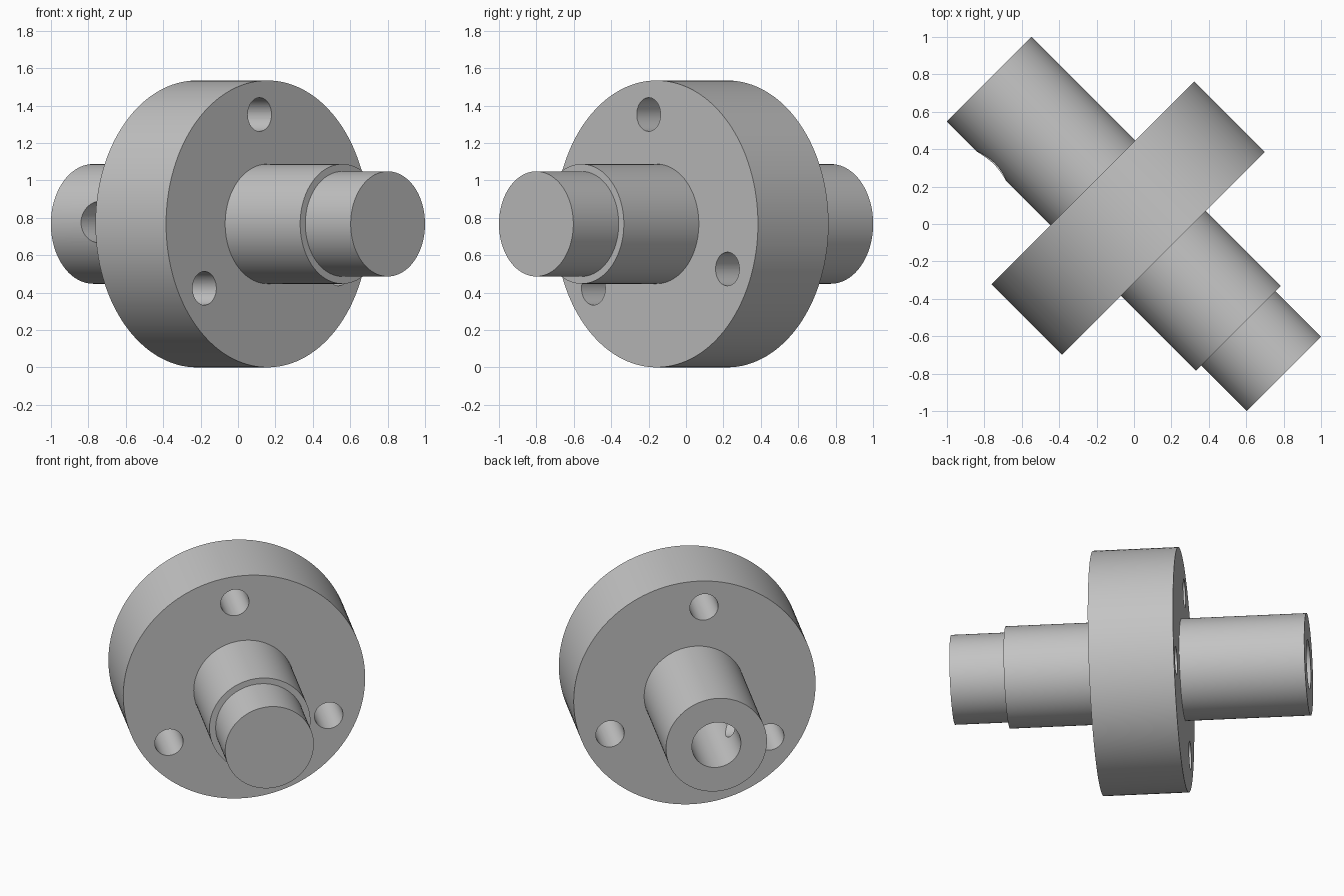
import bpy, bmesh
from math import radians, cos, sin
from mathutils import Matrix, Vector

if "Cube" in bpy.data.objects:
    bpy.data.objects.remove(bpy.data.objects["Cube"])

FLANGE_R, SHAFT_R, TIP_R, BORE_R = 0.767, 0.32, 0.281, 0.155
BACK, FLANGE_BACK, FLANGE_FRONT, SHOULDER, FRONT = -1.095, -0.311, 0.223, 0.79, 1.133
BORE_END = -0.27

steel = bpy.data.materials.new("grey_steel")
steel.use_nodes = True
grey = (0.55, 0.55, 0.55, 1)
steel.diffuse_color = grey
steel.node_tree.nodes["Principled BSDF"].inputs["Base Color"].default_value = grey


def turned(name, profile, steps=128):
    """Revolve (radius, axial) points about local Z; the ends lie on the axis."""
    bm = bmesh.new()
    verts = [bm.verts.new((r, 0, h)) for r, h in profile]
    edges = [bm.edges.new(pair) for pair in zip(verts, verts[1:])]
    bmesh.ops.spin(bm, geom=verts + edges, cent=(0, 0, 0), axis=(0, 0, 1),
                   angle=radians(360), steps=steps, use_merge=True)
    bmesh.ops.remove_doubles(bm, verts=bm.verts, dist=1e-5)
    # merge the fans at the two ends into flat caps
    bmesh.ops.dissolve_verts(bm, verts=[v for v in bm.verts if v.co.xy.length < 1e-4])
    bmesh.ops.recalc_face_normals(bm, faces=bm.faces)
    mesh = bpy.data.meshes.new(name)
    bm.to_mesh(mesh)
    bm.free()
    obj = bpy.data.objects.new(name, mesh)
    bpy.context.collection.objects.link(obj)
    return obj


def drill(target, start, end, radius):
    """Cut a round hole between two points, then discard the drill."""
    path = Vector(end) - Vector(start)
    tool = turned("drill", [(0, 0), (radius, 0), (radius, path.length), (0, path.length)], 48)
    turn = path.to_track_quat("Z", "Y").to_matrix().to_4x4()
    tool.data.transform(Matrix.Translation(start) @ turn)
    tool.hide_render = True
    mod = target.modifiers.new("hole", "BOOLEAN")
    mod.operation, mod.solver, mod.object = "DIFFERENCE", "EXACT", tool
    bpy.context.view_layer.objects.active = target
    bpy.ops.object.modifier_apply(modifier=mod.name)
    bpy.data.objects.remove(tool)


# stepped shaft, flange and blind rear bore turned as one piece
body = turned("flanged_shaft", [
    (0, BORE_END), (BORE_R, BORE_END), (BORE_R, BACK), (SHAFT_R, BACK),
    (SHAFT_R, FLANGE_BACK), (FLANGE_R, FLANGE_BACK), (FLANGE_R, FLANGE_FRONT),
    (SHAFT_R, FLANGE_FRONT), (SHAFT_R, SHOULDER), (TIP_R, SHOULDER),
    (TIP_R, FRONT), (0, FRONT)])

# three bolt holes through the flange
for i in range(3):
    a = radians(95.8 + 120 * i)
    x, y = 0.588 * cos(a), 0.588 * sin(a)
    drill(body, (x, y, FLANGE_BACK - 0.1), (x, y, FLANGE_FRONT + 0.1), 0.09)

# side hole from the shaft wall into the bore
drill(body, (-0.5, 0.01, -0.757), (-0.05, 0.01, -0.757), 0.11)

# lay the axis level, pointing to the front corner
place = (Matrix.Translation((0, 0, FLANGE_R)) @ Matrix.Rotation(radians(45), 4, "Z")
         @ Matrix.Rotation(radians(90), 4, "X"))
body.data.transform(place)
body.data.materials.clear()
body.data.materials.append(steel)

bpy.ops.object.select_all(action="DESELECT")
body.select_set(True)
bpy.context.view_layer.objects.active = body
bpy.ops.object.shade_smooth_by_angle(angle=radians(30))
